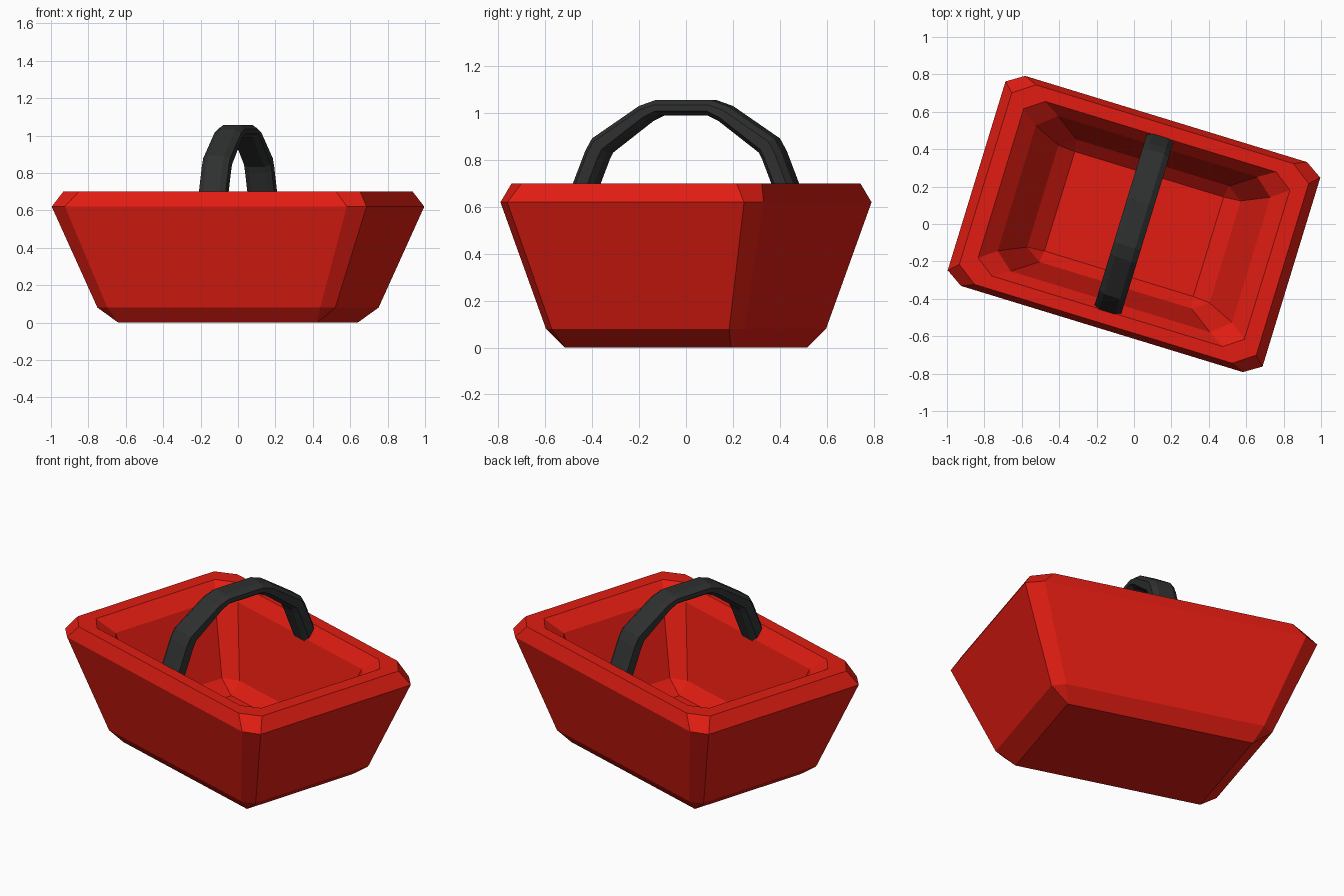
import bpy, bmesh, math
from mathutils import Vector

if "Cube" in bpy.data.objects:
    bpy.data.objects.remove(bpy.data.objects["Cube"])

TURN = math.radians(-17)


def material(name, color):
    m = bpy.data.materials.new(name)
    m.diffuse_color = color
    m.use_nodes = True
    m.node_tree.nodes["Principled BSDF"].inputs["Base Color"].default_value = m.diffuse_color
    return m


def ring(a, b, ca, cb, z):
    """Rectangle of half size a, b whose corners are cut at ca, cb."""
    return [Vector(p) for p in (
        (a, -cb, z), (a, cb, z), (ca, b, z), (-ca, b, z),
        (-a, cb, z), (-a, -cb, z), (-ca, -b, z), (ca, -b, z))]


def loft(name, rings, mat):
    """Skin a list of equal-length rings, capped at both ends."""
    bm = bmesh.new()
    loops = [[bm.verts.new(p) for p in r] for r in rings]
    n = len(loops[0])
    for lo, hi in zip(loops, loops[1:]):
        for i in range(n):
            j = (i + 1) % n
            bm.faces.new((lo[i], lo[j], hi[j], hi[i]))
    bm.faces.new(loops[0][::-1])
    bm.faces.new(loops[-1])
    bmesh.ops.remove_doubles(bm, verts=bm.verts, dist=0.0005)
    bmesh.ops.recalc_face_normals(bm, faces=bm.faces)
    me = bpy.data.meshes.new(name)
    bm.to_mesh(me)
    bm.free()
    me.materials.append(mat)
    ob = bpy.data.objects.new(name, me)
    ob.rotation_euler.z = TURN
    bpy.context.collection.objects.link(ob)
    return ob


red = material("red_plastic", (0.75, 0.012, 0.006, 1))
black = material("black_plastic", (0.028, 0.029, 0.029, 1))

# Tapered tub: outside from the base up, over the rim, and down to the inner floor
tub = [
    (0.556, 0.371, 0.556, 0.371, 0.0),
    (0.665, 0.443, 0.595, 0.396, 0.08),
    (0.880, 0.587, 0.788, 0.528, 0.62),
    (0.830, 0.558, 0.720, 0.480, 0.70),
    (0.744, 0.488, 0.645, 0.417, 0.70),
    (0.655, 0.434, 0.557, 0.350, 0.625),
    (0.510, 0.342, 0.425, 0.285, 0.22),
    (0.416, 0.278, 0.416, 0.278, 0.15),
]
loft("basket_tub", [ring(*r) for r in tub], red)

# Arched handle: half path (y, z, half thickness), mirrored across the basket
half = [(0.49, 0.58, 0.045), (0.395, 0.82, 0.045), (0.372, 0.862, 0.044),
        (0.178, 0.998, 0.037), (0.118, 1.022, 0.033)]
path = half + [(-y, z, t) for y, z, t in reversed(half)]
sections = []
for i, (y, z, t) in enumerate(path):
    p = Vector((0, y, z))
    dirs = [Vector((0, b[0] - a[0], b[1] - a[1])).normalized()
            for a, b in zip(path[max(i - 1, 0):i + 1], path[i:i + 2])
            if a != b]
    if i > 0:
        a = path[i - 1]
        dirs = [Vector((0, y - a[0], z - a[1])).normalized()]
        if i < len(path) - 1:
            b = path[i + 1]
            dirs.append(Vector((0, b[0] - y, b[1] - z)).normalized())
    else:
        b = path[1]
        dirs = [Vector((0, b[0] - y, b[1] - z)).normalized()]
    d = sum(dirs, Vector()).normalized()
    out = Vector((0, d.z, -d.y)) / d.dot(dirs[0])
    w, c = 0.075, 0.02
    profile = [(w, c - t), (w, t - c), (w - 0.03, t), (0.03 - w, t),
               (-w, t - c), (-w, c - t), (0.03 - w, -t), (w - 0.03, -t)]
    sections.append([p + Vector((u, 0, 0)) + out * n for u, n in profile])
loft("handle", sections, black)
